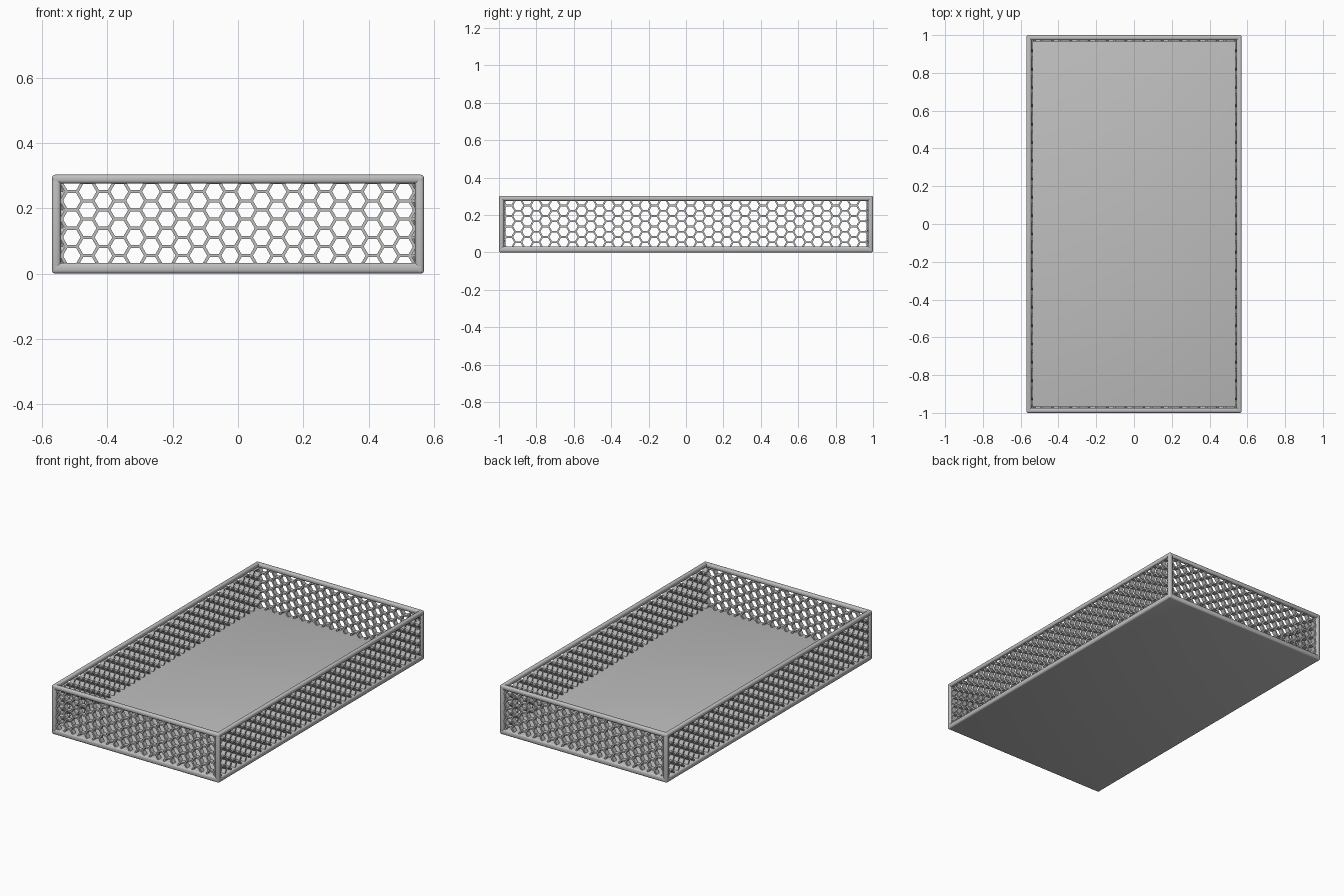
import bpy, bmesh, math
from mathutils import Matrix, Vector

if "Cube" in bpy.data.objects:
    bpy.data.objects.remove(bpy.data.objects["Cube"])

HALF_X, HALF_Y, HEIGHT = 0.57, 1.0, 0.303
BAR = 0.027                      # width of the rim bars and corner posts
OPEN_LOW, OPEN_HIGH = 0.033, 0.276
PITCH = 0.056                    # honeycomb spacing
COLUMN = PITCH * math.sqrt(3) / 2
CELL = 0.027                     # hexagon corner radius
PANEL_IN, PANEL_OUT = 0.035, 0.008   # panel faces, measured in from the outside

grey = bpy.data.materials.new("light grey")
grey.use_nodes = True
grey.diffuse_color = (0.52, 0.52, 0.52, 1)
grey.node_tree.nodes["Principled BSDF"].inputs["Base Color"].default_value = grey.diffuse_color


def add_object(name, bm):
    mesh = bpy.data.meshes.new(name)
    bm.to_mesh(mesh)
    bm.free()
    mesh.materials.append(grey)
    obj = bpy.data.objects.new(name, mesh)
    bpy.context.collection.objects.link(obj)
    return obj


def box(name, low, high, bevel=0.0):
    low, high = Vector(low), Vector(high)
    bm = bmesh.new()
    bmesh.ops.create_cube(bm, size=1)
    bmesh.ops.scale(bm, vec=high - low, verts=bm.verts)
    bmesh.ops.translate(bm, vec=(low + high) / 2, verts=bm.verts)
    if bevel:
        bmesh.ops.bevel(bm, geom=bm.edges[:], offset=bevel, segments=3,
                        profile=0.5, affect='EDGES')
    obj = add_object(name, bm)
    if bevel:
        bpy.ops.object.select_all(action='DESELECT')
        obj.select_set(True)
        bpy.context.view_layer.objects.active = obj
        bpy.ops.object.shade_smooth_by_angle(angle=math.radians(40))
    return obj


def hex_cutters(columns):
    # hexagonal prisms along y, alternate columns shifted by half a cell
    bm = bmesh.new()
    turn = Matrix.Rotation(math.pi / 2, 4, 'X') @ Matrix.Rotation(math.pi / 2, 4, 'Z')
    for i in range(-1, columns + 1):
        x = (i - (columns - 1) / 2) * COLUMN
        start = 0.055 if i % 2 == 0 else 0.055 - PITCH / 2
        for k in range(5):
            place = Matrix.Translation((x, 0, start + k * PITCH))
            bmesh.ops.create_cone(bm, cap_ends=True, segments=6, radius1=CELL,
                                  radius2=CELL, depth=0.2, matrix=place @ turn)
    return add_object("hex_cutter", bm)


def honeycomb(name, half_length, columns):
    depth = (PANEL_IN - PANEL_OUT) / 2
    panel = box(name, (-half_length, -depth, OPEN_LOW - 0.004),
                (half_length, depth, OPEN_HIGH + 0.001))
    cutter = hex_cutters(columns)
    mod = panel.modifiers.new("holes", 'BOOLEAN')
    mod.operation, mod.solver, mod.object = 'DIFFERENCE', 'EXACT', cutter
    graph = bpy.context.evaluated_depsgraph_get()
    cut = bpy.data.meshes.new_from_object(panel.evaluated_get(graph))
    panel.modifiers.clear()
    panel.data = cut
    bpy.data.objects.remove(cutter)
    return panel


# floor
box("floor", (-HALF_X, -HALF_Y, 0), (HALF_X, HALF_Y, OPEN_LOW), 0.011)

# rim bars and corner posts
for side, label in ((-1, "right"), (1, "left")):
    xs = sorted((side * HALF_X, side * (HALF_X - BAR)))
    box(label + "_rim", (xs[0], -HALF_Y, OPEN_HIGH), (xs[1], HALF_Y, HEIGHT), 0.01)
    for end, place in ((-1, "front"), (1, "back")):
        ys = sorted((end * HALF_Y, end * (HALF_Y - BAR)))
        box(place + "_" + label + "_post", (xs[0], ys[0], 0), (xs[1], ys[1], HEIGHT), 0.01)
for end, place in ((-1, "front"), (1, "back")):
    ys = sorted((end * HALF_Y, end * (HALF_Y - BAR)))
    box(place + "_rim", (-HALF_X, ys[0], OPEN_HIGH), (HALF_X, ys[1], HEIGHT), 0.01)

# honeycomb walls, each pair sharing one mesh
middle = (PANEL_IN + PANEL_OUT) / 2
front = honeycomb("front_honeycomb", HALF_X - 0.012, 22)
back = front.copy()
back.name = "back_honeycomb"
bpy.context.collection.objects.link(back)
front.location.y, back.location.y = middle - HALF_Y, HALF_Y - middle

left = honeycomb("left_honeycomb", HALF_Y - 0.012, 40)
left.rotation_euler.z = math.pi / 2
right = left.copy()
right.name = "right_honeycomb"
bpy.context.collection.objects.link(right)
left.location.x, right.location.x = HALF_X - middle, middle - HALF_X
